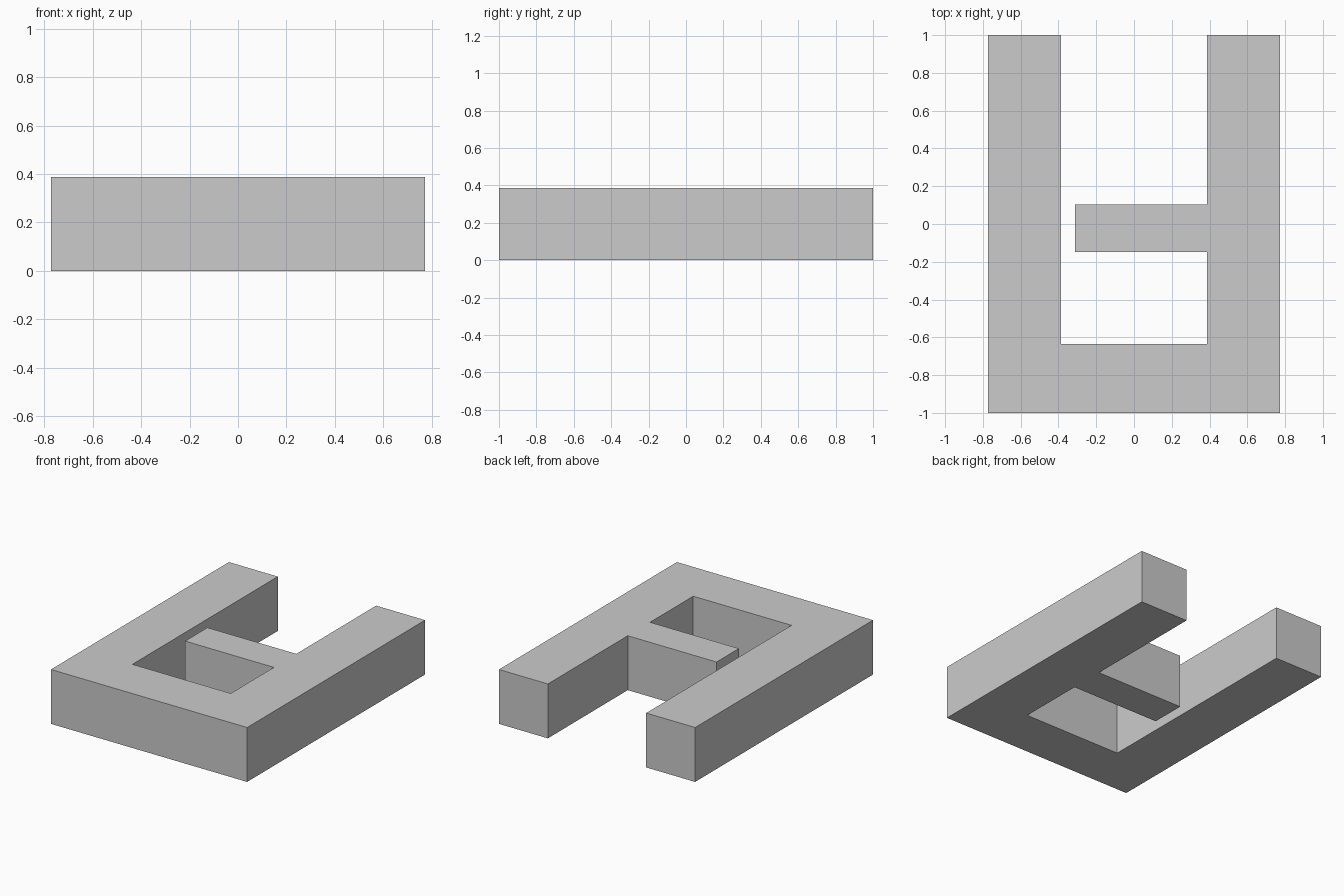
import bpy, bmesh

if "Cube" in bpy.data.objects:
    bpy.data.objects.remove(bpy.data.objects["Cube"])

W, H = 0.772, 0.387      # half width, height
INNER = 0.387            # inner face of both arms
FLOOR = -0.634           # inner face of the base bar

# Outline: U-shaped frame with a tongue on the right arm
outline = [
    (-W, -1), (W, -1), (W, 1), (INNER, 1),
    (INNER, 0.102), (-0.312, 0.102), (-0.312, -0.149), (INNER, -0.149),
    (INNER, FLOOR), (-INNER, FLOOR), (-INNER, 1), (-W, 1),
]


def extrude_profile(name, points, height):
    bm = bmesh.new()
    face = bm.faces.new([bm.verts.new((x, y, 0)) for x, y in points])
    result = bmesh.ops.extrude_face_region(bm, geom=[face], use_keep_orig=True)
    top = [v for v in result["geom"] if isinstance(v, bmesh.types.BMVert)]
    bmesh.ops.translate(bm, verts=top, vec=(0, 0, height))
    bmesh.ops.recalc_face_normals(bm, faces=bm.faces)
    mesh = bpy.data.meshes.new(name)
    bm.to_mesh(mesh)
    bm.free()
    obj = bpy.data.objects.new(name, mesh)
    bpy.context.collection.objects.link(obj)
    return obj


extrude_profile("frame_with_tongue", outline, H)
